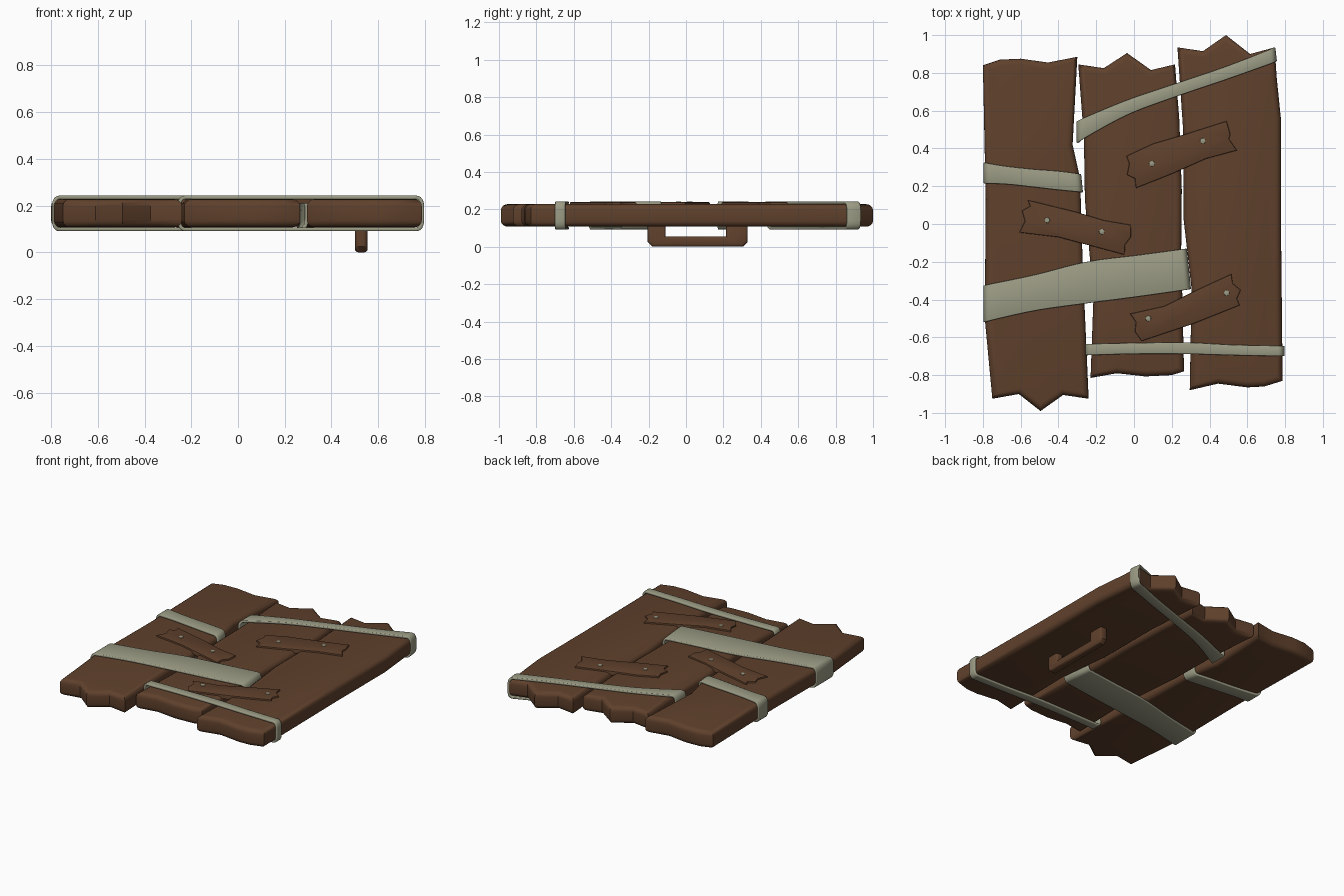
import bpy, bmesh, math

if "Cube" in bpy.data.objects:
    bpy.data.objects.remove(bpy.data.objects["Cube"])


def material(name, rgb):
    m = bpy.data.materials.new(name)
    m.diffuse_color = (*rgb, 1)
    m.use_nodes = True
    m.node_tree.nodes["Principled BSDF"].inputs["Base Color"].default_value = m.diffuse_color
    return m


WOOD = material("brown wood", (0.115, 0.052, 0.025))
CLOTH = material("sage strap", (0.33, 0.33, 0.235))


def make_object(name, bm, mat, angle=40):
    me = bpy.data.meshes.new(name)
    bm.to_mesh(me)
    bm.free()
    me.materials.append(mat)
    ob = bpy.data.objects.new(name, me)
    bpy.context.collection.objects.link(ob)
    bpy.ops.object.select_all(action='DESELECT')
    ob.select_set(True)
    bpy.context.view_layer.objects.active = ob
    bpy.ops.object.shade_smooth_by_angle(angle=math.radians(angle))
    return ob


def prism(name, pts, lo, hi, mat, bevel, segs, place=lambda a, b, h: (a, b, h), both=True):
    """Extrude an outline and round the rim of its caps."""
    bm = bmesh.new()
    bottom = [bm.verts.new(place(a, b, lo)) for a, b in pts]
    top = [bm.verts.new(place(a, b, hi)) for a, b in pts]
    f_bot = bm.faces.new(bottom[::-1])
    f_top = bm.faces.new(top)
    n = len(pts)
    for i in range(n):
        j = (i + 1) % n
        bm.faces.new((bottom[i], bottom[j], top[j], top[i]))
    bmesh.ops.recalc_face_normals(bm, faces=bm.faces)
    rim = list(f_top.edges) + (list(f_bot.edges) if both else [])
    bmesh.ops.bevel(bm, geom=rim, offset=bevel, segments=segs, profile=0.5,
                    affect='EDGES', clamp_overlap=True)
    return make_object(name, bm, mat)


# Three weathered boards with ragged ends
boards = {
    "left_board": [(-.80, .84), (-.71, .87), (-.60, .875), (-.455, .855), (-.30, .885),
                   (-.325, .42), (-.285, .24), (-.272, -.2), (-.24, -.925), (-.375, -.905),
                   (-.495, -.99), (-.61, -.90), (-.75, -.925), (-.79, -.5), (-.785, .13)],
    "middle_board": [(-.295, .845), (-.16, .825), (-.037, .905), (.09, .815), (.217, .845),
                     (.24, .55), (.253, .18), (.25, -.13), (.265, -.78), (.2, -.8),
                     (.06, -.807), (-.09, -.79), (-.23, -.815), (-.215, -.4), (-.26, .13),
                     (-.265, .45)],
    "right_board": [(.23, .935), (.365, .915), (.487, 1.0), (.615, .9), (.745, .935),
                    (.755, .78), (.778, .555), (.778, 0), (.787, -.83), (.69, -.86),
                    (.6, -.865), (.445, -.845), (.295, -.88), (.305, -.345), (.262, .03),
                    (.26, .5)],
}
for name, pts in boards.items():
    prism(name, pts, .107, .228, WOOD, .032, 4)

# Thin patch planks with chipped ends
patches = {
    "upper_patch": [(-.04, .36), (.10, .425), (.27, .475), (.49, .545), (.51, .475),
                    (.503, .45), (.545, .39), (.38, .345), (.2, .265), (.01, .19),
                    (.005, .24), (-.037, .26), (-.025, .32)],
    "middle_patch": [(-.563, .127), (-.31, .065), (-.16, .02), (-.015, -.005), (-.017, -.07),
                     (-.047, -.11), (-.05, -.163), (-.23, -.115), (-.40, -.07), (-.607, -.045),
                     (-.577, .015), (-.593, .07), (-.55, .095)],
    "lower_patch": [(-.02, -.475), (.16, -.435), (.32, -.355), (.515, -.265), (.523, -.315),
                    (.565, -.35), (.545, -.395), (.56, -.43), (.31, -.53), (.04, -.62),
                    (.005, -.57), (.01, -.52)],
}
for name, pts in patches.items():
    prism(name, pts, .21, .239, WOOD, .006, 2, both=False)

# Nail heads
nails = [(.095, .32), (.365, .44), (-.46, .02), (-.17, -.04), (.075, -.5), (.49, -.365)]
for k, (x, y) in enumerate(nails):
    ring = [(x + .015 * math.cos(i * math.tau / 12), y + .015 * math.sin(i * math.tau / 12))
            for i in range(12)]
    prism(f"nail_{k + 1}", ring, .23, .243, CLOTH, .004, 2, both=False)


def along(pts, u):
    """Smooth point on a polyline, u from 0 to 1."""
    n = len(pts) - 1
    i = min(int(u * n), n - 1)
    t = u * n - i
    p0, p1, p2, p3 = (pts[max(0, min(n, i + d))] for d in (-1, 0, 1, 2))
    return tuple(.5 * (2 * b + (c - a) * t + (2 * a - 5 * b + 4 * c - d) * t * t
                       + (3 * b - a - 3 * c + d) * t ** 3)
                 for a, b, c, d in zip(p0, p1, p2, p3))


def strap(name, low, high, z0=.091, z1=.243, r=.05):
    """Closed loop of cloth wrapped round the boards between two edge curves."""
    length = low[-1][0] - low[0][0]
    e = r / length
    loop = []                                   # (u, z) anticlockwise seen from the front
    for cu, cz, start in ((1 - e, z0 + r, -90), (1 - e, z1 - r, 0),
                          (e, z1 - r, 90), (e, z0 + r, 180)):
        for k in range(7):
            a = math.radians(start + 15 * k)
            loop.append((cu + e * math.cos(a), cz + r * math.sin(a)))
        if start in (0, 180):                   # straight runs, top then bottom
            for k in range(1, 16):
                u = e + (1 - 2 * e) * k / 16
                loop.append((1 - u if start == 0 else u, z1 if start == 0 else z0))
    bm = bmesh.new()
    ends = []
    for u, z in loop:
        u = max(0, min(1, u))
        ends.append([bm.verts.new((*along(c, u), z)) for c in (low, high)])
    for i, (a, b) in enumerate(ends):
        c, d = ends[(i + 1) % len(ends)]
        bm.faces.new((a, b, d, c))
    ob = make_object(name, bm, CLOTH)
    s = ob.modifiers.new("thickness", 'SOLIDIFY')
    s.thickness, s.offset = .016, -1
    b = ob.modifiers.new("soft edge", 'BEVEL')
    b.width, b.segments, b.limit_method = .005, 2, 'ANGLE'
    b.angle_limit = math.radians(50)


strap("top_strap",
      [(-.305, .43), (-.04, .575), (.225, .675), (.49, .765), (.757, .86)],
      [(-.305, .545), (-.04, .655), (.225, .745), (.49, .835), (.748, .935)])
strap("left_strap",
      [(-.797, .215), (-.67, .21), (-.53, .195), (-.40, .18), (-.27, .168)],
      [(-.797, .325), (-.67, .305), (-.53, .29), (-.40, .28), (-.28, .265)])
strap("wide_strap",
      [(-.797, -.52), (-.53, -.46), (-.25, -.42), (.02, -.385), (.302, -.345)],
      [(-.797, -.325), (-.53, -.27), (-.25, -.20), (.02, -.165), (.28, -.13)])
strap("bottom_strap",
      [(-.26, -.695), (0, -.688), (.27, -.688), (.53, -.695), (.797, -.70)],
      [(-.26, -.635), (0, -.63), (.27, -.627), (.53, -.64), (.797, -.645)])

# Pull handle on the underside: a squared U in the y-z plane
handle = [(-.205, .13), (-.205, .025), (-.18, 0), (.305, 0), (.33, .025), (.33, .13),
          (.215, .13), (.215, .055), (-.11, .055), (-.11, .13)]
prism("pull_handle", handle, .5, .555, WOOD, .015, 3, place=lambda a, b, h: (h, a, b))
